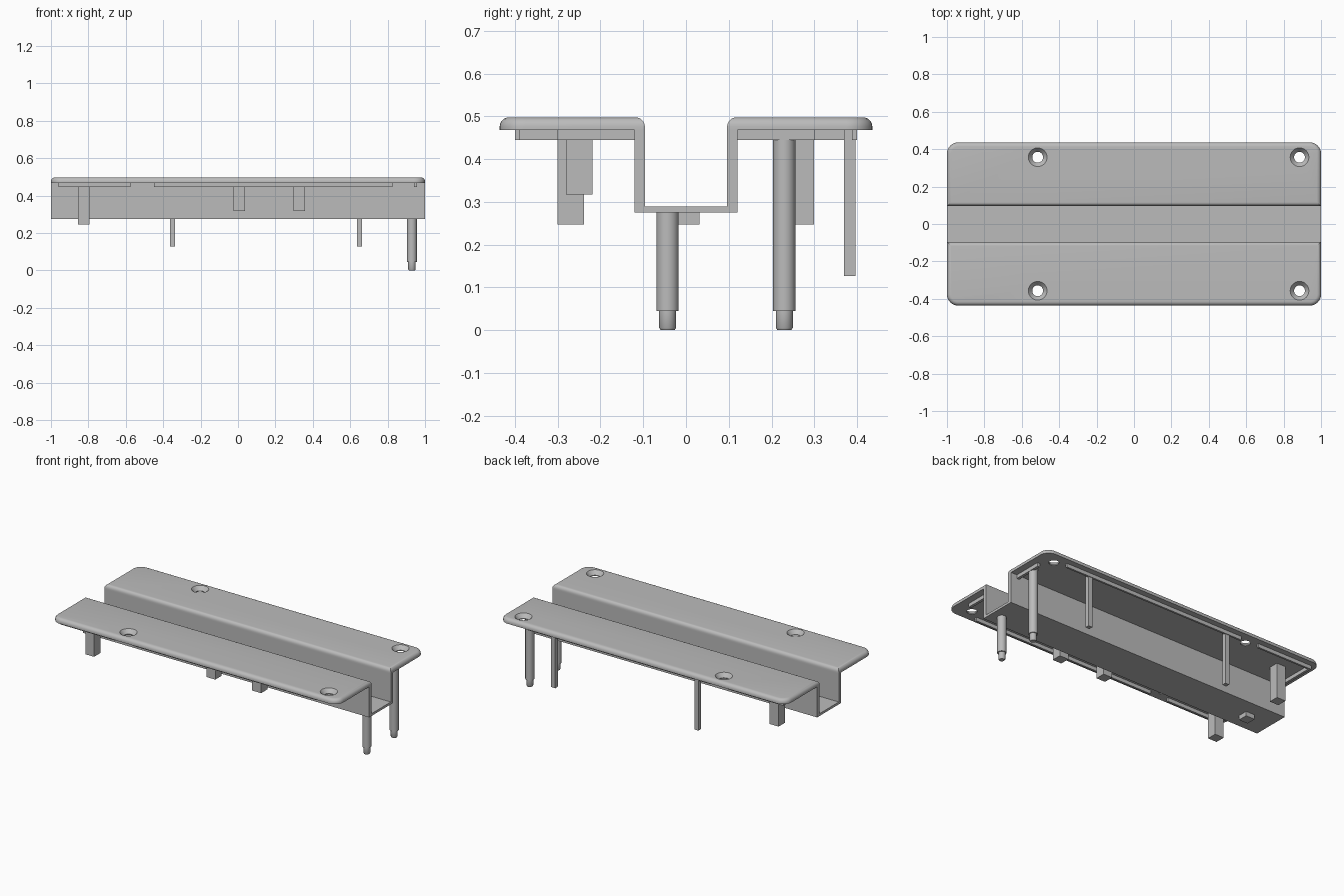
import bpy, bmesh, math

if "Cube" in bpy.data.objects:
    bpy.data.objects.remove(bpy.data.objects["Cube"])

grey = bpy.data.materials.new("plain grey")
grey.use_nodes = True
grey.diffuse_color = (0.5, 0.5, 0.5, 1)
grey.node_tree.nodes["Principled BSDF"].inputs["Base Color"].default_value = (0.5, 0.5, 0.5, 1)

TOP, UNDER, FLOOR = 0.498, 0.468, 0.275


def finish(name, bm, smooth=False):
    bmesh.ops.recalc_face_normals(bm, faces=bm.faces)
    mesh = bpy.data.meshes.new(name)
    bm.to_mesh(mesh)
    bm.free()
    mesh.materials.append(grey)
    obj = bpy.data.objects.new(name, mesh)
    bpy.context.collection.objects.link(obj)
    if smooth:
        shade(obj)
    return obj


def select(obj):
    bpy.ops.object.select_all(action="DESELECT")
    obj.select_set(True)
    bpy.context.view_layer.objects.active = obj


def shade(obj):
    select(obj)
    bpy.ops.object.shade_smooth_by_angle(angle=math.radians(35))


def extrude(points, offset):
    """Closed outline swept along an offset vector."""
    bm = bmesh.new()
    face = bm.faces.new([bm.verts.new(p) for p in points])
    new = bmesh.ops.extrude_face_region(bm, geom=[face])["geom"]
    bmesh.ops.translate(bm, vec=offset, verts=[v for v in new if isinstance(v, bmesh.types.BMVert)])
    bmesh.ops.recalc_face_normals(bm, faces=bm.faces)
    return bm


def box(name, x0, x1, y0, y1, z0, z1):
    outline = [(x0, y0, z0), (x1, y0, z0), (x1, y1, z0), (x0, y1, z0)]
    return finish(name, extrude(outline, (0, 0, z1 - z0)))


def lathe(name, x, y, profile, sides=32):
    """Solid of revolution from (radius, z) pairs, capped at both ends."""
    bm = bmesh.new()
    angles = [math.tau * i / sides for i in range(sides)]
    rings = [[bm.verts.new((x + r * math.cos(a), y + r * math.sin(a), z)) for a in angles]
             for r, z in profile]
    for low, high in zip(rings, rings[1:]):
        for i in range(sides):
            j = (i + 1) % sides
            bm.faces.new((low[i], low[j], high[j], high[i]))
    bm.faces.new(rings[0])
    bm.faces.new(rings[-1])
    return finish(name, bm, True)


# Channel between the two flanges
half = [(0.12, FLOOR), (0.12, UNDER), (0.096, UNDER), (0.096, 0.29)]
section = half + [(-y, z) for y, z in reversed(half)]
finish("channel", extrude([(-1, y, z) for y, z in section], (2, 0, 0)))

# Flanges with rounded outer corners, rounded top rim and countersunk holes
INNER, OUTER, CORNER = 0.096, 0.436, 0.06
for side, label in ((-1, "front"), (1, "back")):
    outline = [(-1, INNER), (1, INNER)]
    for cx, start in ((1 - CORNER, 0), (CORNER - 1, 90)):
        for k in range(9):
            a = math.radians(start + k * 90 / 8)
            outline.append((cx + CORNER * math.cos(a), OUTER - CORNER + CORNER * math.sin(a)))
    bm = extrude([(x, side * y, UNDER) for x, y in outline], (0, 0, TOP - UNDER))
    rim = [e for e in bm.edges if all(v.co.z > TOP - 0.001 for v in e.verts)]
    bmesh.ops.bevel(bm, geom=rim, offset=0.022, segments=5, profile=0.5, affect="EDGES")
    flange = finish(label + "_flange", bm)
    for hx in (-0.515, 0.885):
        cutter = lathe("hole_cutter", hx, side * 0.357,
                       [(0.029, UNDER - 0.02), (0.029, UNDER + 0.005), (0.05, TOP), (0.05, TOP + 0.02)])
        cutter.hide_render = True
        cut = flange.modifiers.new("hole", "BOOLEAN")
        cut.operation, cut.solver, cut.object = "DIFFERENCE", "EXACT", cutter
        select(flange)
        bpy.ops.object.modifier_apply(modifier=cut.name)
        bpy.data.objects.remove(cutter)
    shade(flange)

    # Thin locating ribs under the flange
    def rib(name, x0, x1, y0, y1):
        box(label + name, x0, x1, min(side * y0, side * y1), max(side * y0, side * y1), 0.445, UNDER + 0.002)
    rib("_long_rib", -0.45, 0.825, 0.388, 0.4)
    rib("_short_rib", -0.96, -0.575, 0.388, 0.4)
    rib("_right_end_rib", -0.96, -0.945, 0.12, 0.388)
    rib("_left_end_rib", 0.94, 0.957, 0.12, 0.3)

# Stepped round pins
for name, y, top in (("channel_pin", -0.043, FLOOR), ("flange_pin", 0.23, UNDER)):
    lathe(name, 0.93, y, [(0.016, 0), (0.02, 0.006), (0.02, 0.045), (0.026, 0.045), (0.026, top + 0.002)])

# Slim square posts along the back edge
for x in (-0.35, 0.65):
    box("back_post", x - 0.014, x + 0.014, 0.369, 0.396, 0.127, UNDER + 0.002)

# Square support blocks
for name, x, y, low, top in (("front_foot_block", -0.825, -0.27, 0.247, UNDER),
                             ("back_foot_block", -0.825, 0.268, 0.247, UNDER),
                             ("channel_block", -0.825, 0, 0.247, FLOOR),
                             ("middle_block", 0.007, -0.25, 0.318, UNDER),
                             ("side_block", 0.327, -0.25, 0.318, UNDER)):
    box(name, x - 0.031, x + 0.031, y - 0.031, y + 0.031, low, top + 0.002)
